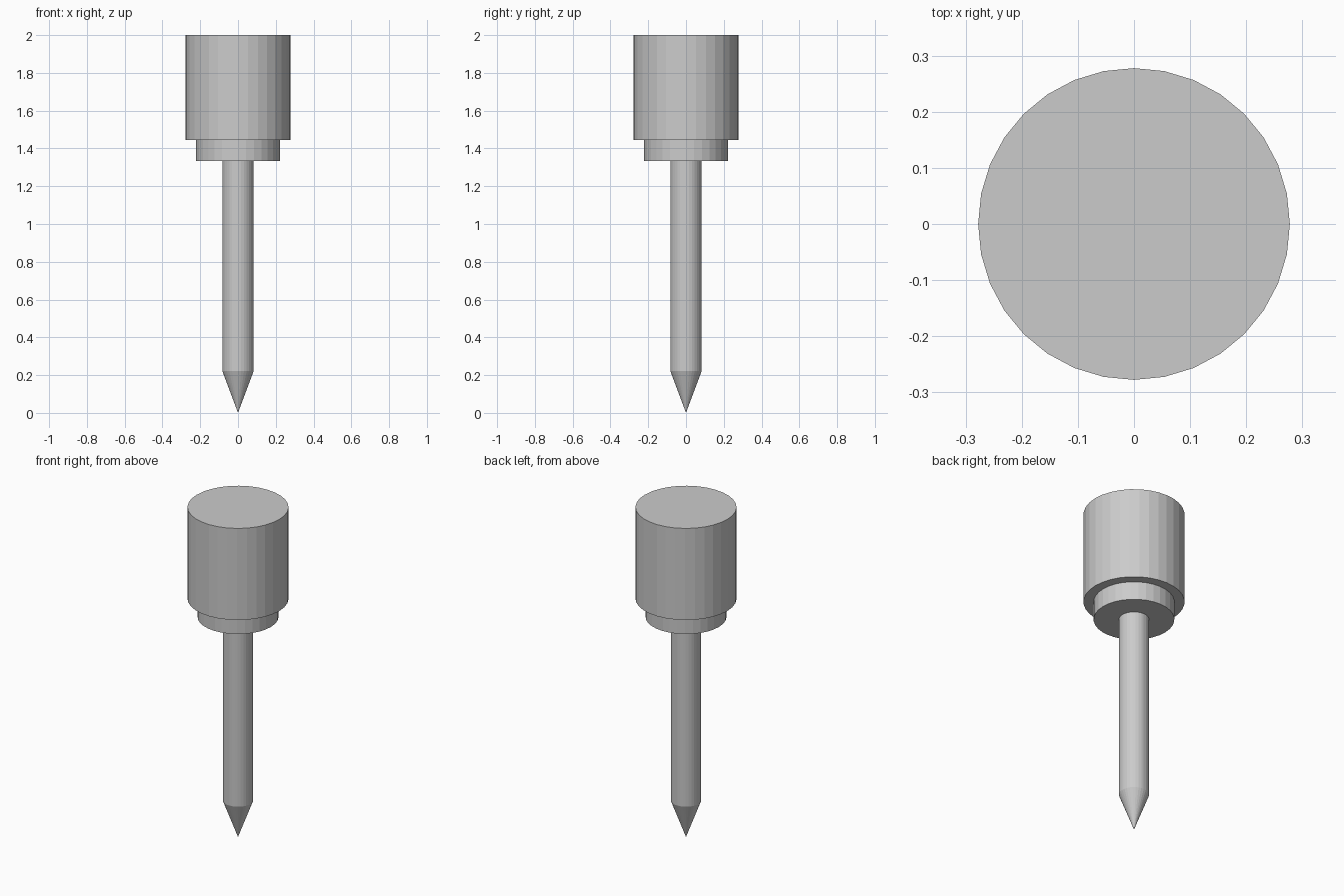
import bpy

if "Cube" in bpy.data.objects:
    bpy.data.objects.remove(bpy.data.objects["Cube"], do_unlink=True)

SIDES = 32
UNIT = 2 / 7.2  # head radius; every other size is a simple multiple of it

grey = bpy.data.materials.new("plain_grey")
grey.use_nodes = True
colour = (0.6, 0.6, 0.6, 1)
grey.diffuse_color = colour
grey.node_tree.nodes["Principled BSDF"].inputs["Base Color"].default_value = colour


def stack_part(name, bottom_radius, top_radius, bottom, height):
    """Add one round section standing on the given height."""
    bpy.ops.mesh.primitive_cone_add(
        vertices=SIDES, radius1=bottom_radius * UNIT, radius2=top_radius * UNIT,
        depth=height * UNIT, location=(0, 0, (bottom + height / 2) * UNIT))
    part = bpy.context.object
    part.name = name
    part.data.materials.append(grey)
    return bottom + height


# Pointed tip, shaft, collar and head, stacked from the ground up
level = 0
for name, low, high, height in (
        ("pointed_tip", 0, 0.3, 0.8),
        ("shaft", 0.3, 0.3, 4),
        ("collar", 0.8, 0.8, 0.4),
        ("head", 1, 1, 2)):
    level = stack_part(name, low, high, level, height)
